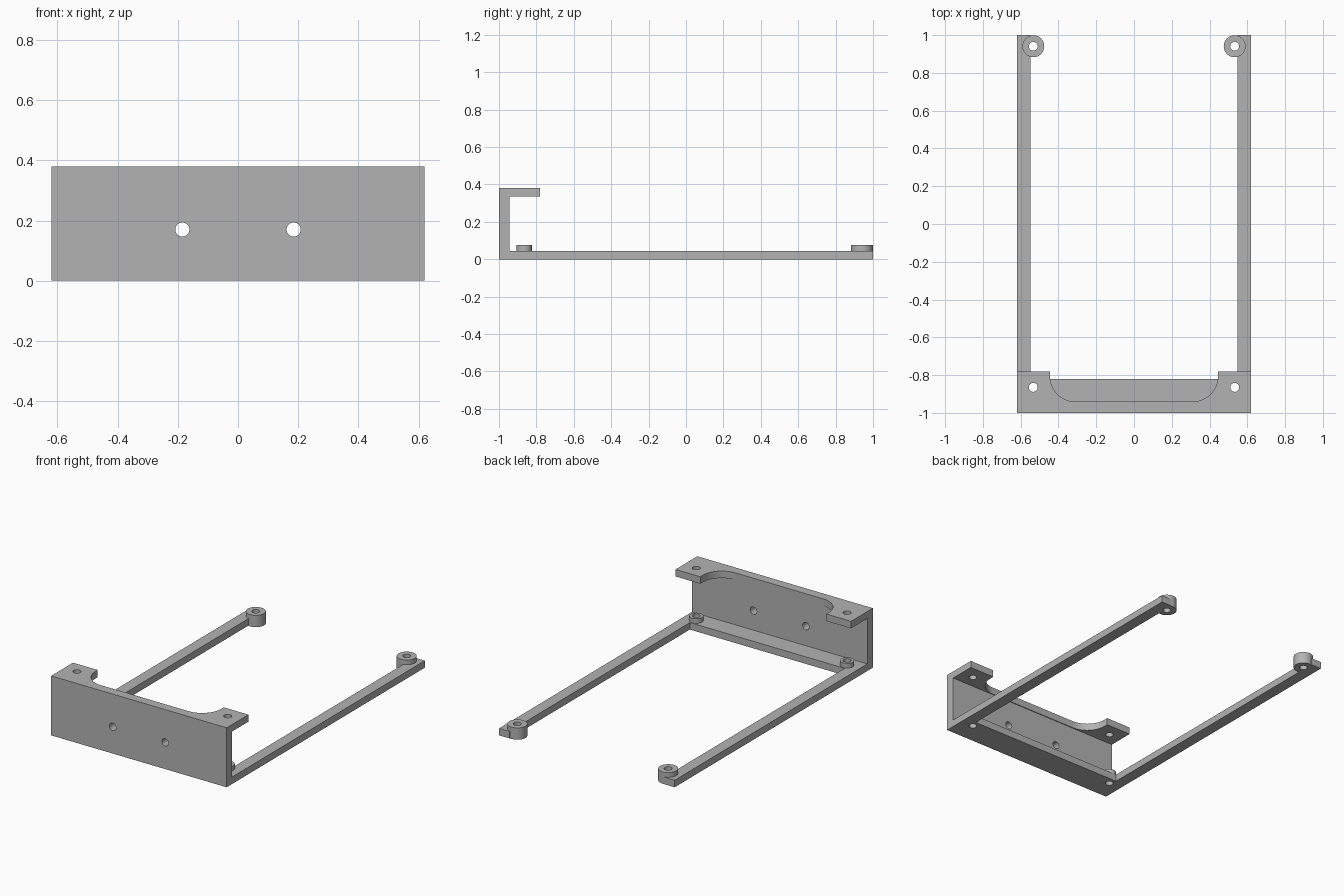
import bpy, bmesh, math
from mathutils import Matrix

if "Cube" in bpy.data.objects:
    bpy.data.objects.remove(bpy.data.objects["Cube"])

grey = bpy.data.materials.new("plain grey")
grey.diffuse_color = (0.45, 0.45, 0.45, 1)
grey.use_nodes = True
grey.node_tree.nodes["Principled BSDF"].inputs["Base Color"].default_value = grey.diffuse_color

W, H, T, WALL = 0.62, 0.38, 0.045, 0.055   # half width, height, plate and wall thickness
HOLE_X, FRONT_Y, REAR_Y = 0.533, -0.865, 0.941


def finish(name, bm):
    bmesh.ops.recalc_face_normals(bm, faces=bm.faces)
    me = bpy.data.meshes.new(name)
    bm.to_mesh(me)
    bm.free()
    me.materials.append(grey)
    ob = bpy.data.objects.new(name, me)
    bpy.context.collection.objects.link(ob)
    return ob


def plate(name, outline, z0, z1):
    """Extrude a plan outline from z0 to z1."""
    bm = bmesh.new()
    face = bm.faces.new([bm.verts.new((x, y, z0)) for x, y in outline])
    ext = bmesh.ops.extrude_face_region(bm, geom=[face])["geom"]
    for v in ext:
        if isinstance(v, bmesh.types.BMVert):
            v.co.z = z1
    return finish(name, bm)


def cylinder(name, centre, radius, depth, axis="Z", sides=48):
    bm = bmesh.new()
    m = Matrix.Translation(centre)
    if axis == "Y":
        m = m @ Matrix.Rotation(math.pi / 2, 4, "X")
    bmesh.ops.create_cone(bm, cap_ends=True, segments=sides, radius1=radius,
                          radius2=radius, depth=depth, matrix=m)
    return finish(name, bm)


def boolean(target, other, op):
    mod = target.modifiers.new(op.lower(), "BOOLEAN")
    mod.operation, mod.object, mod.solver = op, other, "EXACT"
    bpy.context.view_layer.objects.active = target
    bpy.ops.object.modifier_apply(modifier=mod.name)
    bpy.data.objects.remove(other, do_unlink=True)


def mirrored(right):
    """Complete a symmetric outline from its right half."""
    return right + [(-x, y) for x, y in reversed(right)]


# U-shaped base: front strip with two long arms
frame = plate("bracket_frame", mirrored(
    [(W, -1), (W, 1), (0.547, 1), (0.547, -0.82)]), 0, T)

# Upright front wall
wall = plate("front_wall", mirrored([(W, -1), (W, -1 + WALL)]), 0, H)

# Top flange with a rounded cut-out between its two tabs
R = 0.135
arc = [(0.31 + R * math.cos(a), -0.805 - R * math.sin(a))
       for a in (math.pi / 2 * i / 16 for i in range(17))]
flange = plate("top_flange", mirrored(
    [(W, -1), (W, -0.78), (0.445, -0.78)] + arc), H - T, H)

for part in (wall, flange):
    boolean(frame, part, "UNION")

# Screw bosses, front and rear
for s in (-1, 1):
    boolean(frame, cylinder("rear_boss", (s * HOLE_X, REAR_Y, 0.0375), 0.058, 0.075), "UNION")
    boolean(frame, cylinder("front_boss", (s * HOLE_X, FRONT_Y, 0.045), 0.041, 0.06), "UNION")

# Screw holes through bosses, flange tabs and wall
for s in (-1, 1):
    for y in (FRONT_Y, REAR_Y):
        boolean(frame, cylinder("hole_cutter", (s * HOLE_X, y, 0.2), 0.0235, 1, sides=32), "DIFFERENCE")
    boolean(frame, cylinder("hole_cutter", (s * 0.185, -0.97, 0.17), 0.0235, 0.2, "Y", 32), "DIFFERENCE")

bpy.ops.object.select_all(action="DESELECT")
frame.select_set(True)
bpy.context.view_layer.objects.active = frame
bpy.ops.object.shade_smooth_by_angle(angle=math.radians(30))
